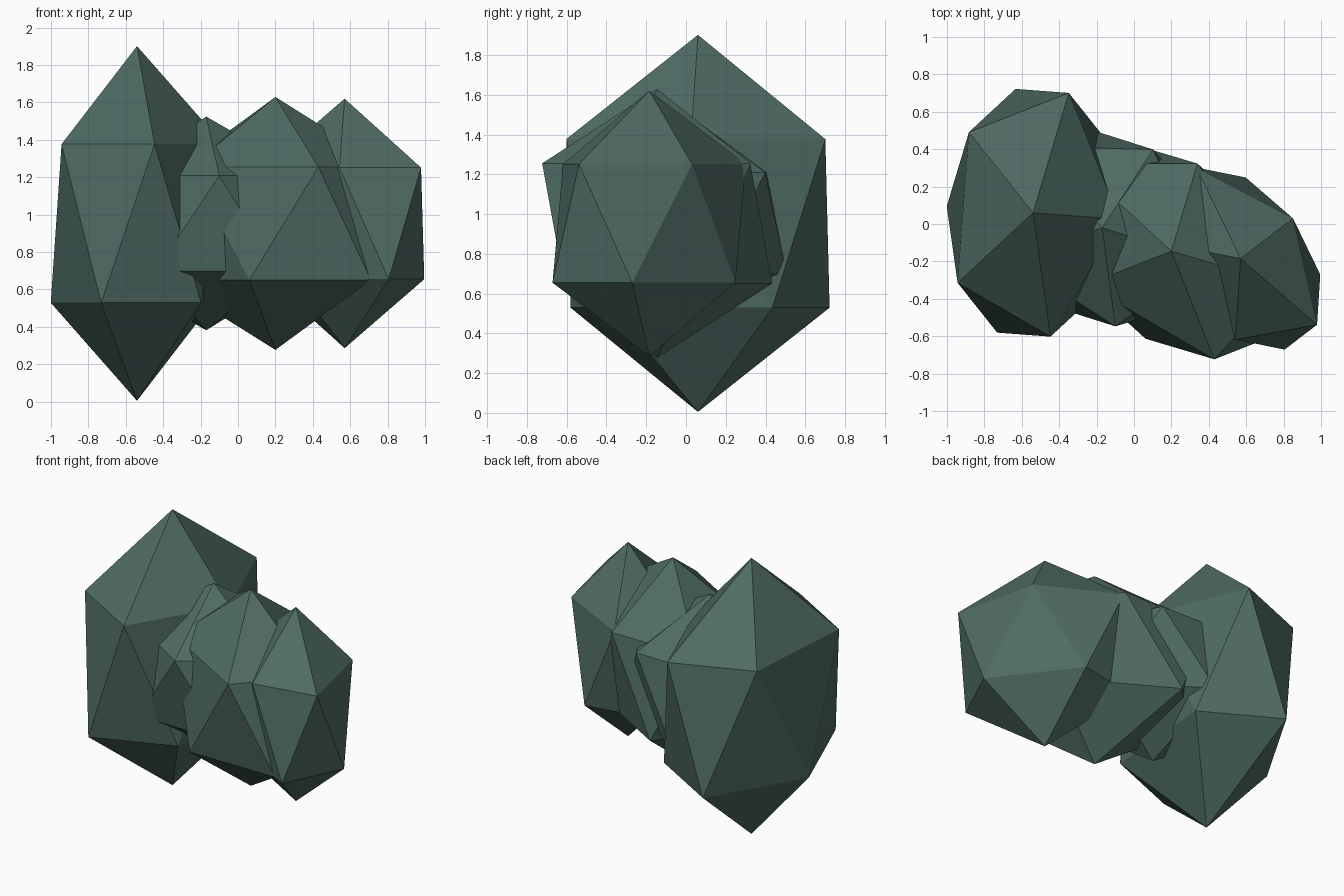
import bpy, math

if "Cube" in bpy.data.objects:
    bpy.data.objects.remove(bpy.data.objects["Cube"])

# One flat grey-green stone colour
stone = bpy.data.materials.new("grey green stone")
stone.diffuse_color = (0.078, 0.147, 0.125, 1.0)
stone.use_nodes = True
stone.node_tree.nodes["Principled BSDF"].inputs["Base Color"].default_value = stone.diffuse_color

MID_Z = 0.953  # all stones share one mid height


def rock(name, x, y, scale, turn):
    """Twelve-cornered low-poly stone, stretched and turned about z."""
    bpy.ops.mesh.primitive_ico_sphere_add(subdivisions=1, radius=1, location=(x, y, MID_Z))
    ob = bpy.context.object
    ob.name = name
    ob.scale = scale
    ob.rotation_euler.z = math.radians(turn)
    ob.data.materials.append(stone)
    bpy.ops.object.shade_flat()
    return ob


# Cluster of four overlapping stones
rock("large_rock", -0.54, 0.06, (0.517, 0.768, 0.948), -4.3)
rock("small_rock", -0.17, -0.02, (0.558, 0.658, 0.571), 57.0)
rock("middle_rock", 0.20, -0.145, (0.774, 0.516, 0.676), 137.5)
rock("right_rock", 0.57, -0.185, (0.395, 0.622, 0.667), 37.5)
